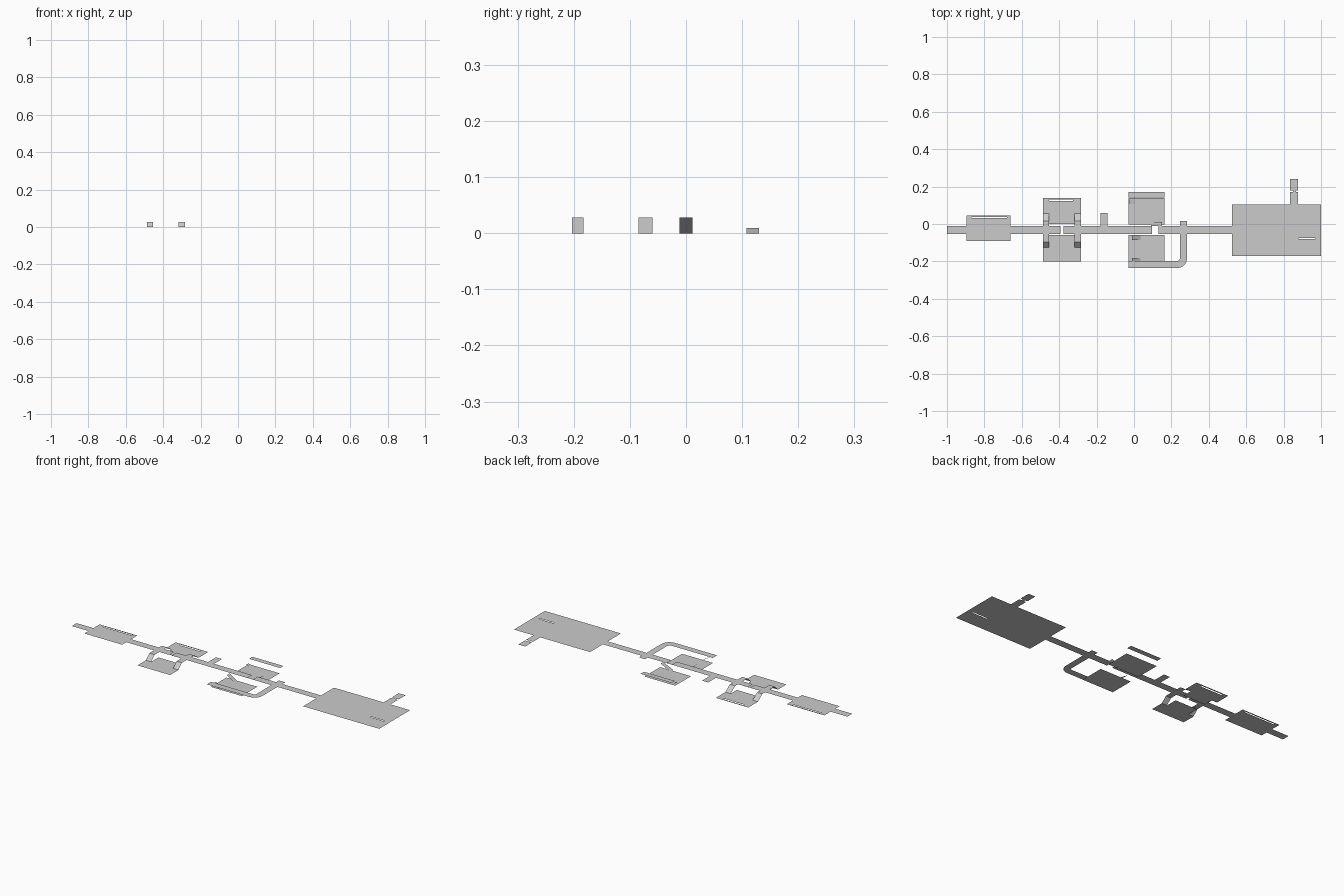
import bpy, bmesh
from math import cos, sin, pi

cube = bpy.data.objects.get("Cube")
if cube:
    bpy.data.objects.remove(cube)

HIGH, LOW = 0.0285, 0.0


def sheet(name, polygons):
    """One object from a list of upward-facing polygons of 3D points."""
    bm = bmesh.new()
    for points in polygons:
        bm.faces.new([bm.verts.new(p) for p in points])
    bmesh.ops.remove_doubles(bm, verts=bm.verts, dist=0.0001)
    for face in bm.faces:
        face.normal_update()
        if face.normal.z < 0:
            face.normal_flip()
    mesh = bpy.data.meshes.new(name)
    bm.to_mesh(mesh)
    bm.free()
    obj = bpy.data.objects.new(name, mesh)
    bpy.context.collection.objects.link(obj)
    return obj


def rect(x0, x1, y0, y1, z):
    return [(x0, y0, z), (x1, y0, z), (x1, y1, z), (x0, y1, z)]


def slotted(x0, x1, y0, y1, z, slot):
    """Rectangle with a rectangular hole, as four bands."""
    a, b, c, d = slot
    return [
        [(x0, y0, z), (x1, y0, z), (b, c, z), (a, c, z)],
        [(x1, y0, z), (x1, y1, z), (b, d, z), (b, c, z)],
        [(x1, y1, z), (x0, y1, z), (a, d, z), (b, d, z)],
        [(x0, y1, z), (x0, y0, z), (a, c, z), (a, d, z)],
    ]


def ramp_x(x0, x1, y0, y1, z0, z1):
    return [(x0, y0, z0), (x1, y0, z1), (x1, y1, z1), (x0, y1, z0)]


def ramp_y(x0, x1, y0, y1, z0, z1):
    return [(x0, y0, z0), (x1, y0, z0), (x1, y1, z1), (x0, y1, z1)]


# Long corridor, in sections between the rooms
S, N = -0.053, -0.01
for name, x0, x1 in (("west_corridor", -1.0, -0.895),
                     ("middle_corridor", -0.66, -0.392),
                     ("bridge_corridor", -0.378, 0.095),
                     ("east_corridor", 0.13, 0.525)):
    sheet(name, [rect(x0, x1, S, N, HIGH)])

# Raised end rooms
sheet("west_room", slotted(-0.895, -0.66, -0.09, 0.045, HIGH,
                           (-0.87, -0.68, 0.031, 0.037)))
sheet("east_hall", slotted(0.525, 1.0, -0.17, 0.105, HIGH,
                           (0.88, 0.97, -0.08, -0.074)))

# Exit passage on the big hall
sheet("hall_exit", [rect(0.835, 0.878, 0.105, 0.17, HIGH),
                    rect(0.85, 0.865, 0.17, 0.18, HIGH),
                    rect(0.835, 0.878, 0.18, 0.24, HIGH)])

# Side alcove
sheet("side_alcove", [rect(-0.18, -0.142, N, 0.06, HIGH)])

# Sunken pair of rooms, each reached by two ramps
X0, X1, W = -0.487, -0.284, 0.033
sheet("sunken_room_back",
      slotted(X0, X1, 0.055, 0.14, LOW, (-0.455, -0.325, 0.124, 0.132))
      + [rect(X0 + W, X1 - W, 0.0, 0.055, LOW)])
sheet("sunken_room_front",
      [rect(X0, X1, -0.2, -0.125, LOW),
       rect(X0 + W, X1 - W, -0.125, -0.06, LOW)])
for side, x in (("right", X0), ("left", X1 - W)):
    sheet("back_ramp_" + side, [rect(x, x + W, N, 0.015, HIGH),
                                ramp_y(x, x + W, 0.015, 0.055, HIGH, LOW)])
    sheet("front_ramp_" + side, [rect(x, x + W, -0.095, S, HIGH),
                                 ramp_y(x, x + W, -0.125, -0.095, LOW, HIGH)])
sheet("crossing_floor", [rect(X1 - W, X1, S, N, HIGH),
                         rect(X0, X0 + W, S, N, HIGH)])

# Second pair of sunken rooms beside the corridor
A, B = -0.03, 0.163
sheet("lower_room_back", [rect(A, B, -0.002, 0.138, LOW)])
sheet("back_gallery", [rect(A, B, 0.142, 0.172, HIGH)])
sheet("lower_room_front", [rect(A, B, -0.198, -0.06, LOW)])

# Ramps inside those rooms
sheet("front_stair", [ramp_x(-0.01, 0.035, -0.203, -0.183, HIGH, LOW)])
sheet("middle_stair", [ramp_x(-0.01, 0.035, -0.085, -0.06, HIGH, LOW)])
sheet("back_stair", [ramp_x(0.09, 0.15, -0.012, 0.012, LOW, HIGH)])
sheet("small_step", [ramp_x(-0.025, 0.005, 0.108, 0.13, 0.009, LOW)])

# Curved walkway from the front gallery back to the corridor
R = 0.05
r = 0.012
cx, cy = 0.283 - R, -0.235 + R
outer = [(cx + R * cos(t), cy + R * sin(t), HIGH)
         for t in [-pi / 2 + i * pi / 12 for i in range(7)]]
inner = [(cx + r * cos(t), cy + r * sin(t), HIGH)
         for t in [-pi / 2 + i * pi / 12 for i in range(7)]]
walk = [[outer[i], outer[i + 1], inner[i + 1], inner[i]] for i in range(6)]
walk.append(rect(A, cx, -0.235, cy - r, HIGH))
walk.append(rect(cx + r, cx + R, cy, S, HIGH))
sheet("curved_walkway", walk)
sheet("walkway_end", [rect(cx + r, cx + R, N, 0.015, HIGH)])
